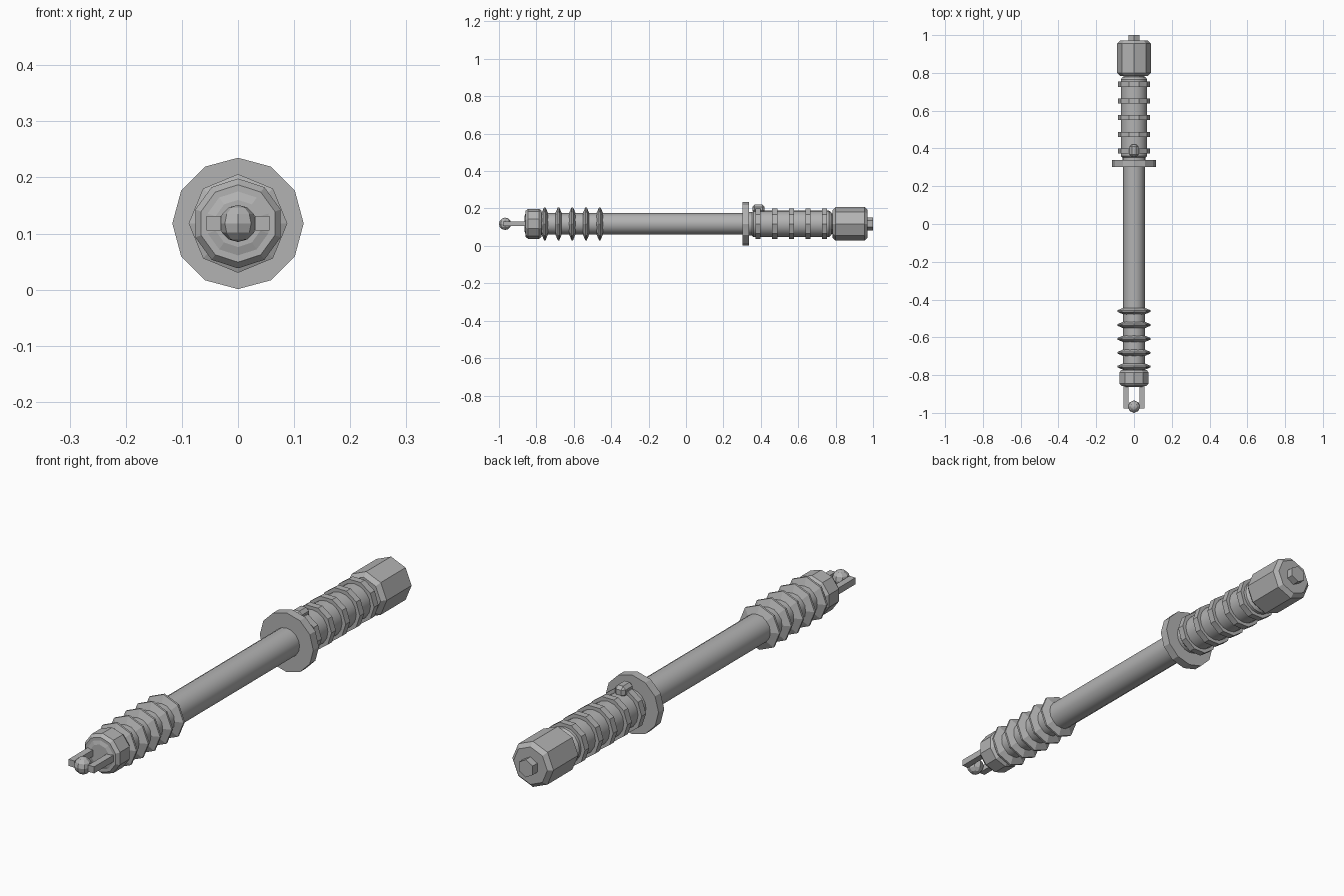
import bpy, bmesh, math
from mathutils import Matrix

if "Cube" in bpy.data.objects:
    bpy.data.objects.remove(bpy.data.objects["Cube"])

ZC = 0.118  # height of the long axis
grey = bpy.data.materials.new("mid_grey")
grey.diffuse_color = (0.45, 0.45, 0.45, 1)
grey.use_nodes = True
grey.node_tree.nodes["Principled BSDF"].inputs["Base Color"].default_value = grey.diffuse_color


def finish(name, bm, smooth=False):
    bmesh.ops.recalc_face_normals(bm, faces=bm.faces)
    me = bpy.data.meshes.new(name)
    bm.to_mesh(me)
    bm.free()
    me.materials.append(grey)
    ob = bpy.data.objects.new(name, me)
    bpy.context.collection.objects.link(ob)
    if smooth:
        bpy.ops.object.select_all(action='DESELECT')
        ob.select_set(True)
        bpy.context.view_layer.objects.active = ob
        bpy.ops.object.shade_smooth_by_angle(angle=math.radians(35))
    return ob


def lathe(name, profile, sides, phase=0.0, smooth=False):
    """Turn (y, radius) pairs round the long axis; phase 0 puts a corner on top."""
    bm = bmesh.new()
    rings = []
    for y, r in profile:
        ring = []
        for i in range(sides):
            a = 2 * math.pi * i / sides + phase
            ring.append(bm.verts.new((r * math.sin(a), y, ZC + r * math.cos(a))))
        rings.append(ring)
    for a, b in zip(rings, rings[1:]):
        for i in range(sides):
            j = (i + 1) % sides
            bm.faces.new((a[i], a[j], b[j], b[i]))
    bm.faces.new(rings[0])
    bm.faces.new(rings[-1])
    return finish(name, bm, smooth)


def box(name, centre, size, bevel=0.0):
    bm = bmesh.new()
    bmesh.ops.create_cube(bm, size=1, matrix=Matrix.Translation(centre) @ Matrix.Diagonal((*size, 1)))
    if bevel:
        bmesh.ops.bevel(bm, geom=bm.edges[:], offset=bevel, segments=1, affect='EDGES')
    return finish(name, bm)


# central tube
lathe("shaft", [(-0.80, 0.057), (0.32, 0.057)], 16, smooth=True)

# sharp-edged ribs near the tip
for i in range(5):
    y = -0.755 + i * 0.0735
    lathe(f"tip_rib_{i + 1}", [(y - 0.018, 0.055), (y - 0.004, 0.088),
                               (y + 0.004, 0.088), (y + 0.018, 0.055)], 8)

# chamfered collar, prongs and ball at the tip
lathe("tip_collar", [(-0.863, 0.042), (-0.858, 0.057), (-0.858, 0.069), (-0.845, 0.08),
                     (-0.785, 0.08), (-0.772, 0.07)], 10)
for side in (-1, 1):
    box(f"prong_{'left' if side < 0 else 'right'}", (side * 0.043, -0.914, ZC), (0.026, 0.128, 0.026))
bm = bmesh.new()
bmesh.ops.create_uvsphere(bm, u_segments=8, v_segments=6, radius=0.033,
                          matrix=Matrix.Translation((0, -0.967, ZC)))
finish("tip_ball", bm)

# round guard
lathe("guard", [(0.303, 0.117), (0.338, 0.117)], 12)

# grip with its rings
lathe("grip", [(0.338, 0.062), (0.352, 0.062), (0.36, 0.07), (0.765, 0.07), (0.778, 0.06)],
      16, smooth=True)
for i in range(5):
    y = 0.386 + i * 0.0885
    lathe(f"grip_ring_{i + 1}", [(y - 0.0135, 0.086), (y + 0.0135, 0.086)], 10, math.pi / 10)
box("button", (0, 0.388, 0.198), (0.046, 0.066, 0.044), 0.012)

# neck, pommel and end nub
lathe("neck", [(0.77, 0.055), (0.80, 0.055)], 12)
lathe("pommel", [(0.784, 0.074), (0.80, 0.09), (0.955, 0.09), (0.971, 0.074)], 8)
lathe("end_nub", [(0.965, 0.035), (1.0, 0.035)], 6)
